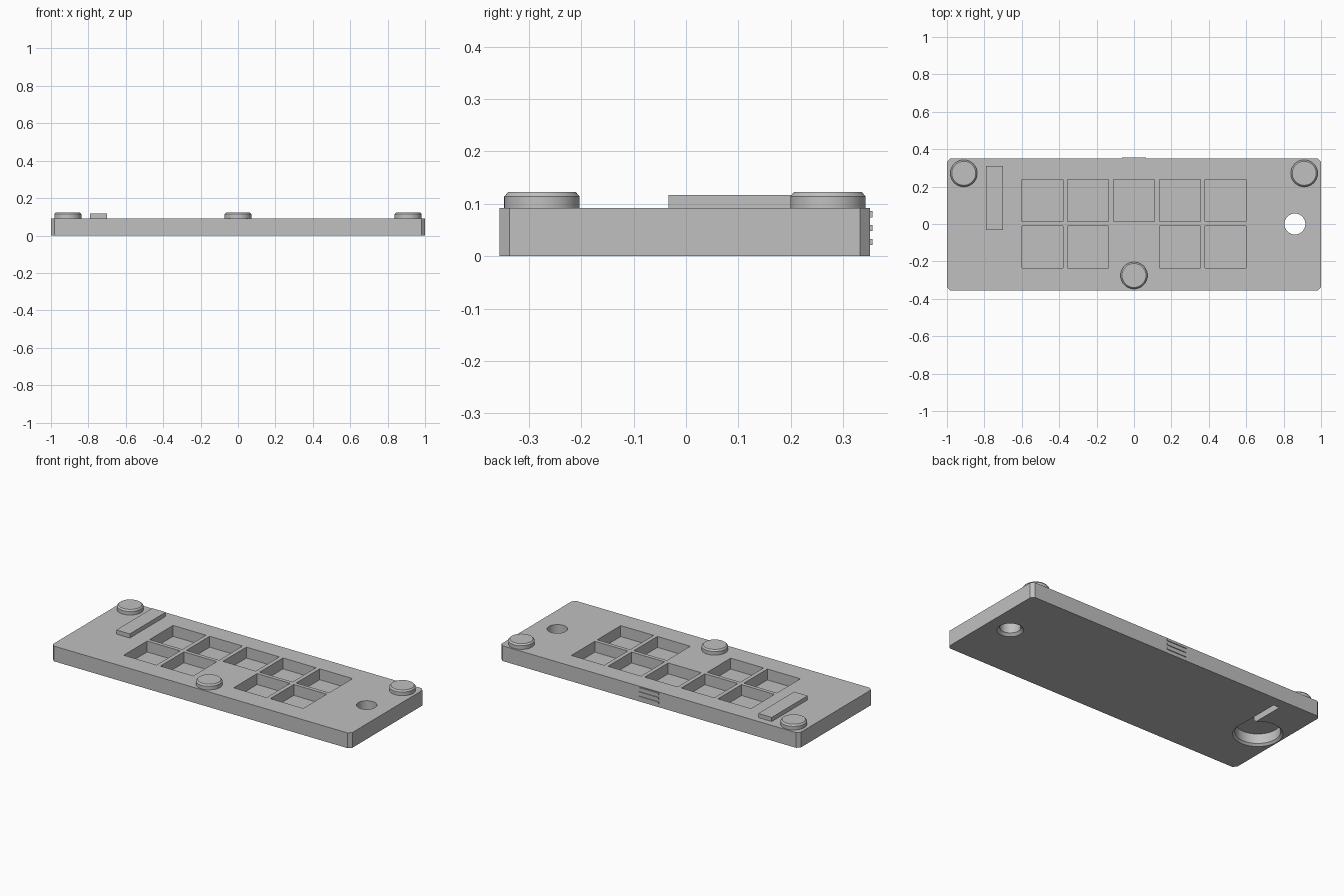
import bpy, bmesh, math

cube = bpy.data.objects.get("Cube")
if cube:
    bpy.data.objects.remove(cube, do_unlink=True)

grey = bpy.data.materials.new("plain grey")
grey.use_nodes = True
GREY = (0.53, 0.53, 0.53, 1)
grey.diffuse_color = GREY
grey.node_tree.nodes["Principled BSDF"].inputs["Base Color"].default_value = GREY

TOP = 0.092
FRONT, BACK = -0.356, 0.351


def finish(name, bm):
    bmesh.ops.recalc_face_normals(bm, faces=bm.faces)
    mesh = bpy.data.meshes.new(name)
    bm.to_mesh(mesh)
    bm.free()
    mesh.materials.append(grey)
    obj = bpy.data.objects.new(name, mesh)
    bpy.context.collection.objects.link(obj)
    return obj


def box(name, x, y, z, chamfer=0):
    """Box from (min, max) ranges, optionally with cut vertical corners."""
    bm = bmesh.new()
    bmesh.ops.create_cube(bm, size=1)
    for v in bm.verts:
        v.co = [r[0] if c < 0 else r[1] for c, r in zip(v.co, (x, y, z))]
    if chamfer:
        upright = [e for e in bm.edges
                   if abs(e.verts[0].co.z - e.verts[1].co.z) > 0.01]
        bmesh.ops.bevel(bm, geom=upright, offset=chamfer, segments=1, affect='EDGES')
    return finish(name, bm)


def turned(name, x, y, profile, sides=64):
    """Capped solid of revolution from (radius, height) pairs."""
    bm = bmesh.new()
    rings = [[bm.verts.new((x + r * math.cos(2 * math.pi * i / sides),
                            y + r * math.sin(2 * math.pi * i / sides), z))
              for i in range(sides)] for r, z in profile]
    for low, high in zip(rings, rings[1:]):
        for i in range(sides):
            j = (i + 1) % sides
            bm.faces.new((low[i], low[j], high[j], high[i]))
    bm.faces.new(rings[0][::-1])
    bm.faces.new(rings[-1])
    return finish(name, bm)


def cut(target, cutter):
    mod = target.modifiers.new("cut", 'BOOLEAN')
    mod.operation = 'DIFFERENCE'
    mod.solver = 'EXACT'
    mod.object = cutter
    bpy.context.view_layer.objects.active = target
    bpy.ops.object.modifier_apply(modifier=mod.name)


def smooth(obj):
    bpy.ops.object.select_all(action='DESELECT')
    obj.select_set(True)
    bpy.context.view_layer.objects.active = obj
    bpy.ops.object.shade_smooth_by_angle(angle=math.radians(30))


# Base plate and the raised cover over the slot
plate = box("base_plate", (-1, 1), (FRONT, BACK), (0, TOP), chamfer=0.019)
cover = box("slot_cover", (-0.79, -0.70), (-0.033, 0.31), (0.08, 0.117))

# Square pockets: five at the back, four in front with a gap in the middle
cutters = []
for row_y, columns in ((0.125, (-2, -1, 0, 1, 2)), (-0.122, (-2, -1, 1, 2))):
    for col in columns:
        x = col * 0.245
        cutters.append(box("pocket_cutter", (x - 0.11, x + 0.11),
                           (row_y - 0.112, row_y + 0.112), (0.026, 0.2)))

# Countersunk through hole and round recess in the underside
cutters.append(turned("hole_cutter", 0.86, 0,
                      [(0.081, -0.01), (0.056, 0.015), (0.056, 0.2)]))
cutters.append(turned("recess_cutter", -0.86, 0,
                      [(0.144, -0.01), (0.122, 0.012), (0.122, 0.07)]))

# Narrow slot running from the recess up under the cover
slot = box("slot_cutter", (-0.768, -0.728), (-0.01, 0.288), (-0.01, 0.1))
cutters.append(slot)
cut(cover, slot)
for cutter in cutters:
    cut(plate, cutter)
for cutter in cutters:
    bpy.data.objects.remove(cutter, do_unlink=True)
smooth(plate)

# Round feet with chamfered rims
for name, x, y in (("back_right_foot", -0.91, 0.271),
                   ("back_left_foot", 0.91, 0.271),
                   ("front_foot", 0, -0.275)):
    smooth(turned(name, x, y, [(0.072, TOP - 0.005), (0.072, 0.114), (0.064, 0.123)]))

# Small raised ridges on the back edge
for i, z in enumerate((0.027, 0.054, 0.08)):
    box(f"back_ridge_{i + 1}", (-0.065, 0.065), (BACK - 0.005, BACK + 0.005),
        (z - 0.006, z + 0.006))
